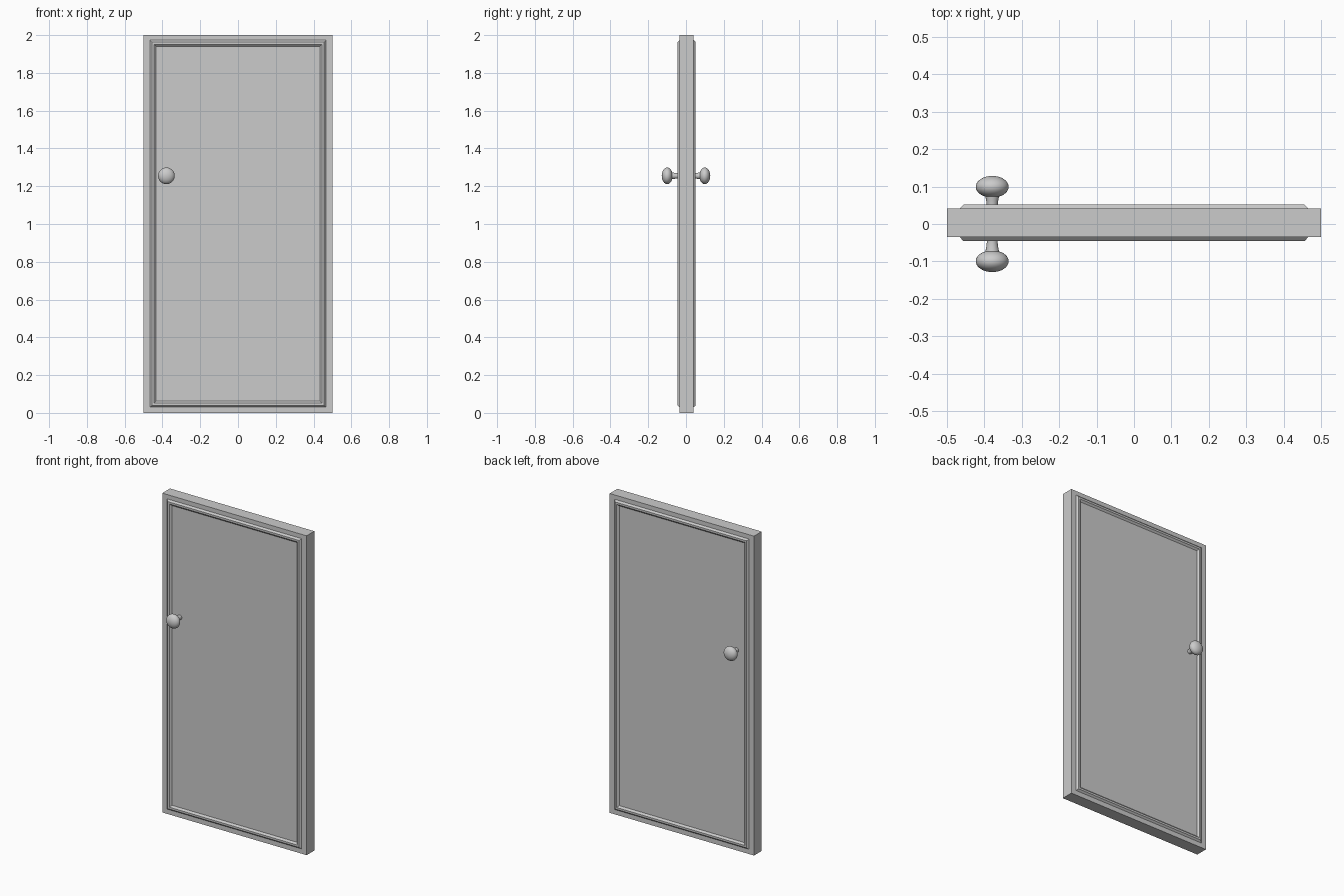
import bpy, bmesh, math

if "Cube" in bpy.data.objects:
    bpy.data.objects.remove(bpy.data.objects["Cube"])

YC = 0.003        # slab sits slightly behind the centre plane
HALF = 0.038      # half slab thickness


def make_object(name, bm):
    bmesh.ops.recalc_face_normals(bm, faces=bm.faces)
    mesh = bpy.data.meshes.new(name)
    bm.to_mesh(mesh)
    bm.free()
    ob = bpy.data.objects.new(name, mesh)
    bpy.context.collection.objects.link(ob)
    return ob


def smooth(ob):
    bpy.ops.object.select_all(action='DESELECT')
    ob.select_set(True)
    bpy.context.view_layer.objects.active = ob
    bpy.ops.object.shade_smooth_by_angle(angle=math.radians(40))


def moulding(name, side):
    # trapezoid profile swept round a rectangle: (inset, height above slab)
    profile = [(0, -0.002), (0, 0), (0.01, 0.0105), (0.022, 0.0105), (0.033, 0), (0.033, -0.002)]
    bm = bmesh.new()
    loops = []
    for inset, h in profile:
        x, z0, z1 = 0.466 - inset, 0.03 + inset, 1.973 - inset
        y = YC + side * (HALF + h)
        loops.append([bm.verts.new((px, y, pz))
                      for px, pz in ((-x, z0), (x, z0), (x, z1), (-x, z1))])
    for i, a in enumerate(loops):
        b = loops[(i + 1) % len(loops)]
        for k in range(4):
            n = (k + 1) % 4
            bm.faces.new((a[k], a[n], b[n], b[k]))
    return make_object(name, bm)


def lathe(name, profile, side, centre, steps=32):
    # profile of (radius, distance along y), turned about the y axis
    bm = bmesh.new()
    vs = [bm.verts.new((r, side * d, 0)) for r, d in profile]
    es = [bm.edges.new(p) for p in zip(vs, vs[1:])]
    bmesh.ops.spin(bm, geom=vs + es, cent=(0, 0, 0), axis=(0, 1, 0),
                   angle=math.tau, steps=steps, use_duplicate=False)
    bmesh.ops.remove_doubles(bm, verts=bm.verts, dist=1e-5)
    ob = make_object(name, bm)
    ob.location = centre
    smooth(ob)
    return ob


# door slab
bm = bmesh.new()
bmesh.ops.create_cube(bm, size=1)
bmesh.ops.scale(bm, vec=(1, 2 * HALF, 2), verts=bm.verts)
slab = make_object("door_slab", bm)
slab.location = (0, YC, 1)

# knob and stem profiles
knob = [(0.044 * math.sin(math.pi * i / 16), 0.0995 - 0.029 * math.cos(math.pi * i / 16))
        for i in range(17)]
stem = [(0, 0.03), (0.0145, 0.03), (0.0145, 0.05), (0.016, 0.062), (0.0185, 0.075), (0, 0.08)]

# mouldings and knobs on both faces
for label, side in (("front", -1), ("back", 1)):
    moulding(label + "_moulding", side)
    lathe(label + "_knob", knob, side, (-0.379, 0, 1.255))
    lathe(label + "_knob_stem", stem, side, (-0.379, 0, 1.255))
